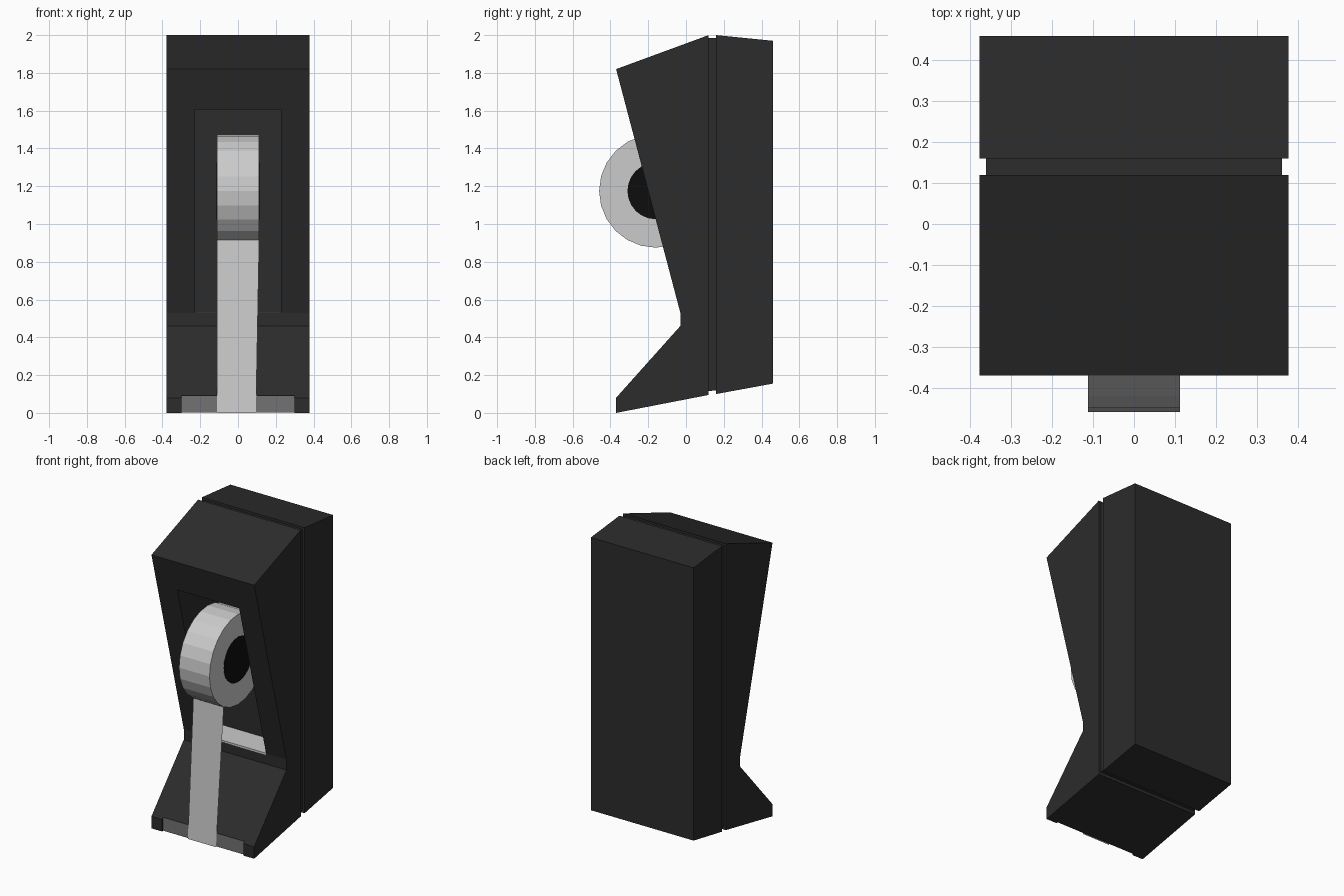
import bpy, bmesh, math

if "Cube" in bpy.data.objects:
    bpy.data.objects.remove(bpy.data.objects["Cube"])


def material(name, v):
    m = bpy.data.materials.new(name)
    m.diffuse_color = (v, v, v, 1)
    m.use_nodes = True
    m.node_tree.nodes["Principled BSDF"].inputs["Base Color"].default_value = m.diffuse_color
    return m


BLACK = material("black_plastic", 0.025)
DARK = material("core_black", 0.004)
LIGHT = material("tape_light", 0.6)
STEEL = material("cutter_grey", 0.17)


def make(name, bm, mat):
    bmesh.ops.recalc_face_normals(bm, faces=bm.faces)
    me = bpy.data.meshes.new(name)
    bm.to_mesh(me)
    bm.free()
    ob = bpy.data.objects.new(name, me)
    bpy.context.collection.objects.link(ob)
    me.materials.append(mat)
    return ob


def prism(name, profile, half, mat):
    """Extrude a (y, z) outline symmetrically along x."""
    bm = bmesh.new()
    f = bm.faces.new([bm.verts.new((-half, y, z)) for y, z in profile])
    ext = bmesh.ops.extrude_face_region(bm, geom=[f])["geom"]
    verts = [g for g in ext if isinstance(g, bmesh.types.BMVert)]
    bmesh.ops.translate(bm, verts=verts, vec=(2 * half, 0, 0))
    return make(name, bm, mat)


def circle(y, z, r, n):
    return [(y + r * math.cos(2 * math.pi * i / n), z + r * math.sin(2 * math.pi * i / n))
            for i in range(n)]


def rect(y0, y1, z0, z1):
    return [(y0, z0), (y1, z0), (y1, z1), (y0, z1)]


def cut(target, cutter):
    mod = target.modifiers.new("cut", 'BOOLEAN')
    mod.operation = 'DIFFERENCE'
    mod.solver = 'EXACT'
    mod.object = cutter
    bpy.context.view_layer.objects.active = target
    bpy.ops.object.modifier_apply(modifier=mod.name)


# Housing: front shell, narrower seam strip and back shell
front = prism("front_housing", [(-0.37, 0), (0.12, 0.095), (0.12, 2.0), (-0.37, 1.82),
                                (-0.03, 0.53), (-0.03, 0.46), (-0.37, 0.08)], 0.378, BLACK)
seam = prism("seam_strip", [(0.12, 0.115), (0.16, 0.12), (0.16, 1.985), (0.12, 1.985)], 0.362, BLACK)
prism("back_housing", [(0.16, 0.1), (0.46, 0.155), (0.46, 1.97), (0.16, 2.0)], 0.378, BLACK)

# Roll recess and shallow notch in the front lip
recess = prism("recess_cutter", rect(-0.6, 0.15, 0.53, 1.605), 0.228, BLACK)
notch = prism("notch_cutter", rect(-0.5, -0.36, -0.1, 0.2), 0.3, BLACK)
cut(front, recess)
cut(front, notch)
cut(seam, recess)
for c in (recess, notch):
    bpy.data.objects.remove(c)

# Light recess floor and cutting plate at the lip
prism("recess_floor", rect(-0.03, 0.15, 0.52, 0.532), 0.228, LIGHT)
prism("cutting_plate", [(-0.361, 0.003), (-0.345, 0.006), (-0.345, 0.09), (-0.361, 0.09)], 0.299, STEEL)

# Tape roll with solid dark core
prism("tape_roll", circle(-0.16, 1.175, 0.3, 24), 0.112, LIGHT)
prism("roll_core", circle(-0.16, 1.175, 0.15, 24), 0.114, DARK)

# Loose tape strip hanging from the roll to the cutting plate
bm = bmesh.new()
bm.faces.new([bm.verts.new(p) for p in ((-0.112, -0.31, 0.915), (-0.112, -0.367, 0.0),
                                        (0.095, -0.367, 0.0), (0.112, -0.31, 0.915))])
make("tape_strip", bm, LIGHT)
